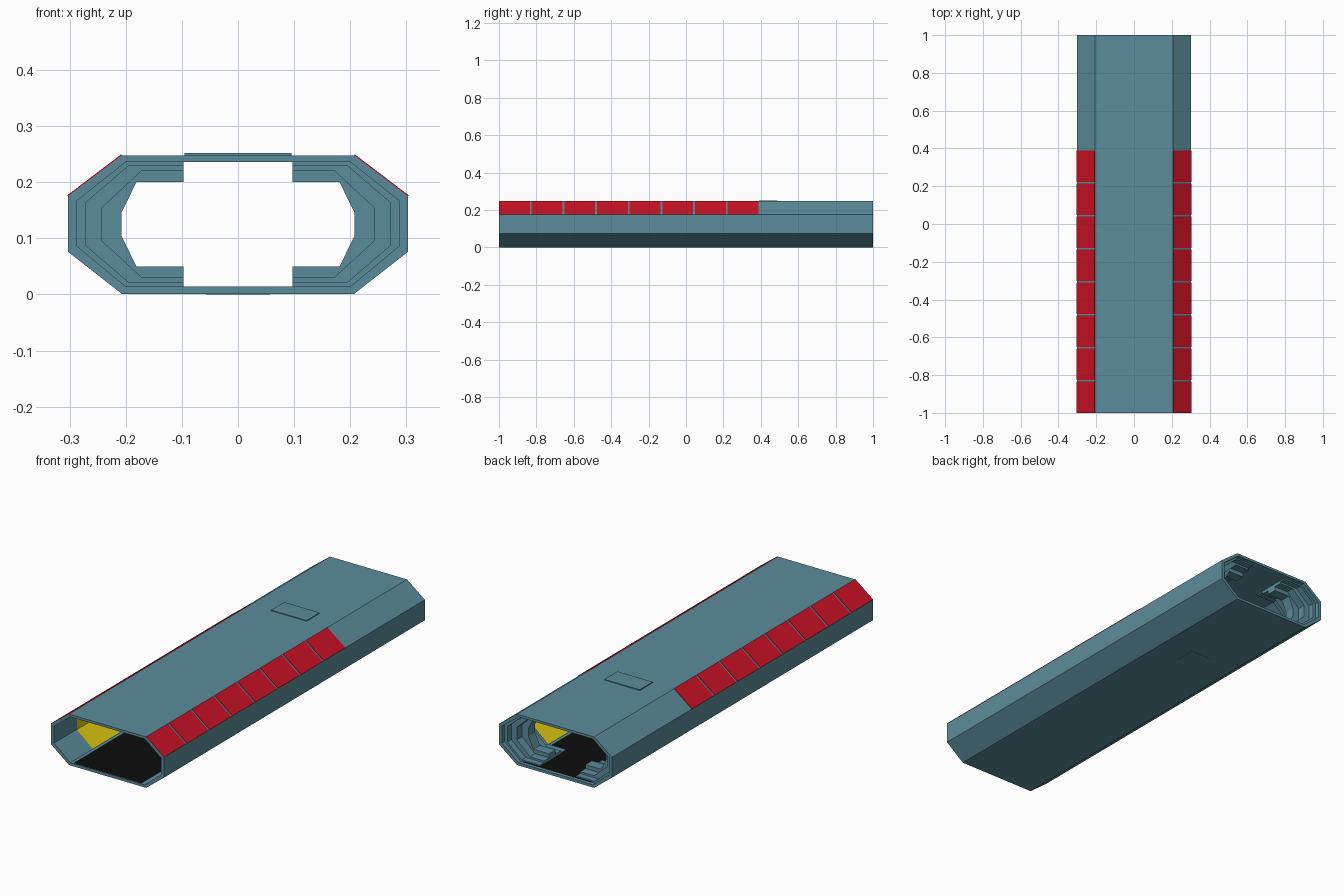
import bpy, bmesh

if "Cube" in bpy.data.objects:
    bpy.data.objects.remove(bpy.data.objects["Cube"])


def material(name, rgb):
    m = bpy.data.materials.new(name)
    m.diffuse_color = (*rgb, 1)
    m.use_nodes = True
    m.node_tree.nodes["Principled BSDF"].inputs["Base Color"].default_value = m.diffuse_color
    return m


TEAL = material("dusty teal", (0.105, 0.265, 0.325))
RED = material("signal red", (0.60, 0.006, 0.018))
YELLOW = material("mustard yellow", (0.75, 0.60, 0.005))
BLACK = material("black", (0.004, 0.004, 0.004))


def finish(name, bm, mat):
    bmesh.ops.recalc_face_normals(bm, faces=bm.faces)
    me = bpy.data.meshes.new(name)
    bm.to_mesh(me)
    bm.free()
    me.materials.append(mat)
    ob = bpy.data.objects.new(name, me)
    bpy.context.collection.objects.link(ob)
    return ob


def prism(name, profile, y0, y1, mat):
    """Closed x-z profile extruded along y."""
    bm = bmesh.new()
    a = [bm.verts.new((x, y0, z)) for x, z in profile]
    b = [bm.verts.new((x, y1, z)) for x, z in profile]
    n = len(a)
    bm.faces.new(a)
    bm.faces.new(b[::-1])
    for i in range(n):
        j = (i + 1) % n
        bm.faces.new((a[i], b[i], b[j], a[j]))
    return finish(name, bm, mat)


def tube(name, outer, inner, y0, y1, mat):
    """Hollow sleeve between two profiles with equal point counts."""
    bm = bmesh.new()
    rings = [[bm.verts.new((x, y, z)) for x, z in p]
             for p, y in ((outer, y0), (outer, y1), (inner, y1), (inner, y0))]
    n = len(outer)
    for k in range(4):
        r, s = rings[k], rings[(k + 1) % 4]
        for i in range(n):
            j = (i + 1) % n
            bm.faces.new((r[i], s[i], s[j], r[j]))
    return finish(name, bm, mat)


def sheet(name, path, y0, y1, mat):
    """Open x-z path swept along y, without thickness."""
    bm = bmesh.new()
    a = [bm.verts.new((x, y0, z)) for x, z in path]
    b = [bm.verts.new((x, y1, z)) for x, z in path]
    for i in range(len(a) - 1):
        bm.faces.new((a[i], a[i + 1], b[i + 1], b[i]))
    return finish(name, bm, mat)


def flip(path, s):
    return [(s * x, z) for x, z in path]


def half(flat, wide, z0, z1, z2, z3):
    return [(flat, z0), (wide, z1), (wide, z2), (flat, z3)]


def octagon(*args):
    h = half(*args)
    return h + flip(h, -1)[::-1]


# Octagonal hull sleeve, open at both ends
outer = (0.207, 0.303, 0.001, 0.076, 0.175, 0.248)
inner = (0.200, 0.287, 0.014, 0.086, 0.167, 0.236)
tube("hull", octagon(*outer), octagon(*inner), -1, 1, TEAL)

# Thin hatch plates on the roof and underside
for name, w, z0, z1 in (("roof_hatch", 0.095, 0.247, 0.252),
                        ("belly_hatch", 0.057, 0.0, 0.002)):
    prism(name, [(-w, z0), (w, z0), (w, z1), (-w, z1)], 0.39, 0.49, TEAL)

# Black floor between teal edge strips
sheet("floor", [(0.183, 0.0165), (-0.183, 0.0165)], -1, 0.99, BLACK)

# Stepped C-shaped collars inside the rear opening: (bore, y start, y end)
GAP = 0.097
collars = [((0.195, 0.272, 0.022, 0.088, 0.163, 0.229), 0.78, 0.98),
           ((0.172, 0.242, 0.031, 0.095, 0.155, 0.220), 0.82, 0.95),
           ((0.181, 0.208, 0.050, 0.105, 0.145, 0.200), 0.86, 0.91)]
wall = half(*inner)
wall = [(GAP, 0.014)] + wall + [(GAP, 0.236)]

for s, side in ((1, "right"), (-1, "left")):
    for k, (bore, y0, y1) in enumerate(collars):
        h = [(GAP, bore[2])] + half(*bore) + [(GAP, bore[5])]
        prism(f"rear_collar_{side}_{k + 1}", flip(wall + h[::-1], s), y0, y1, TEAL)

    # Yellow lining on the lower chamfer and side wall
    sheet(f"wall_lining_{side}",
          flip([(0.199, 0.017), (0.284, 0.087), (0.284, 0.166)], s),
          -0.83, 0.78, YELLOW)

    # Row of red panels on the upper chamfer
    nx, nz = 0.0012, 0.0016
    for i in range(8):
        y = -1 + i * 0.1747
        prism(f"red_panel_{side}_{i + 1}",
              flip([(0.207, 0.248), (0.303, 0.175),
                    (0.303 + nx, 0.175 + nz), (0.207 + nx, 0.248 + nz)], s),
              y, y + 0.165, RED)
